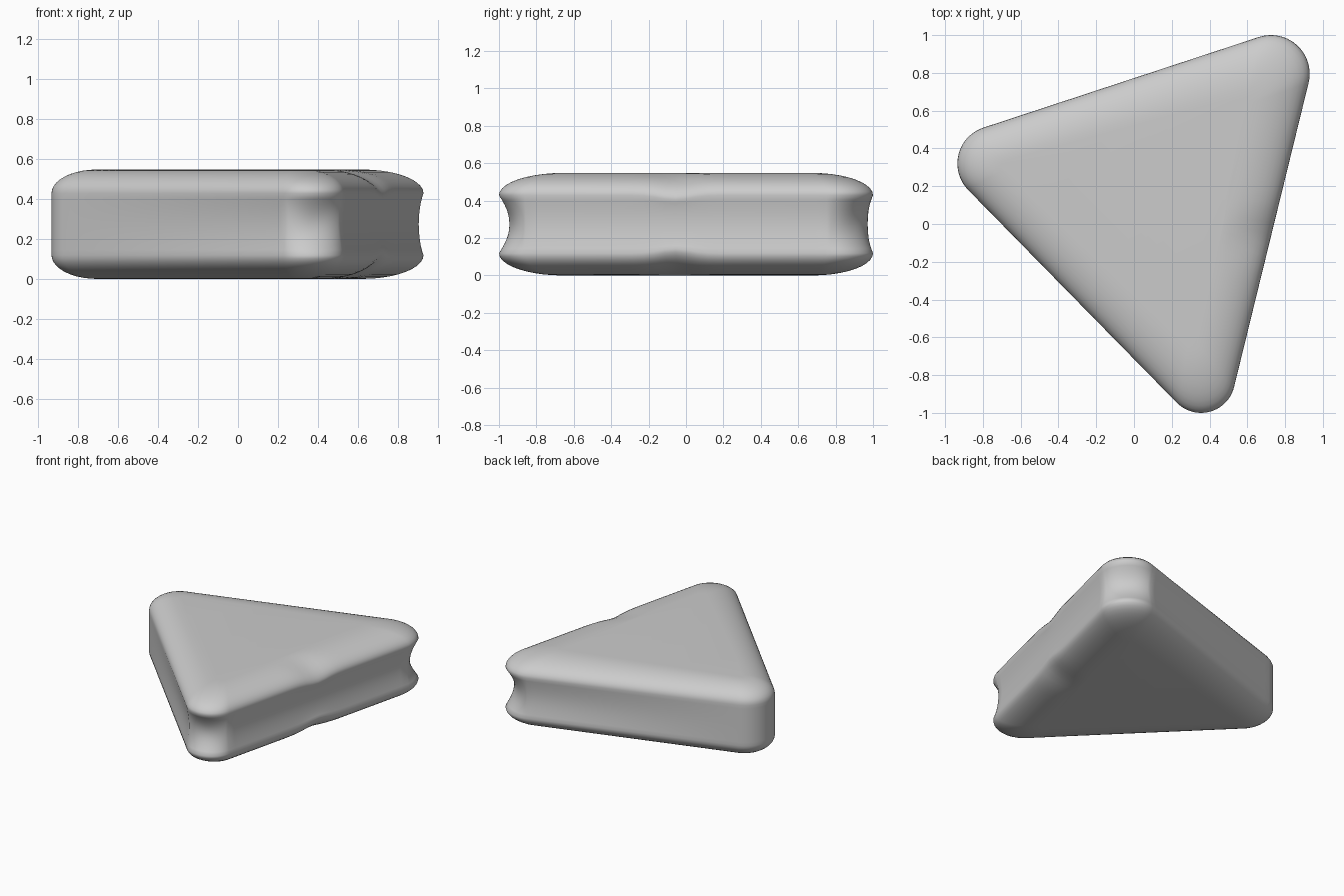
import bpy, bmesh
from math import sin, cos, pi, exp, radians
from mathutils import Vector

if "Cube" in bpy.data.objects:
    bpy.data.objects.remove(bpy.data.objects["Cube"])

# corner: centre, radius, inward shift of the top face corner, waist depth
CORNERS = [
    (Vector((-0.735, 0.32)), 0.20, 0.06, 0.0),
    (Vector((0.355, -0.82)), 0.18, 0.20, 0.065),
    (Vector((0.725, 0.795)), 0.205, 0.20, 0.065),
]
MIDDLE = sum((c[0] for c in CORNERS), Vector((0, 0))) / 3
MID_Z, WALL, HALF = 0.274, 0.155, 0.274
INNER_R, ARC, EDGE = 0.03, 20, 28


def edge_normal(a, b):
    d = (b - a).normalized()
    return Vector((d.y, -d.x))


def outline(inset, waist):
    """Rounded triangle, counterclockwise, with optional waisted corners."""
    centres = [c + (MIDDLE - c).normalized() * m * inset for c, r, m, w in CORNERS]
    arcs = []
    for i, (c, r, m, w) in enumerate(CORNERS):
        rad = r + (INNER_R - r) * inset
        n0 = edge_normal(CORNERS[i - 1][0], c)
        n1 = edge_normal(c, CORNERS[(i + 1) % 3][0])
        span = n1.angle(n0)
        arc = []
        for k in range(ARC + 1):
            a = span * k / ARC
            n = Vector((n0.x * cos(a) - n0.y * sin(a), n0.x * sin(a) + n0.y * cos(a)))
            off = abs(a - span / 2) / radians(75)
            pull = w * waist * cos(off * pi / 2) if off < 1 else 0
            arc.append(centres[i] + n * (rad - pull))
        arcs.append(arc)
    pts = []
    for i, arc in enumerate(arcs):
        pts += arc
        nxt = arcs[(i + 1) % 3][0]
        pts += [arc[-1].lerp(nxt, k / EDGE) for k in range(1, EDGE)]
    return pts


# levels from bottom to top: inset, waist, height, dent weight
levels = []
STEPS = 10
for k in range(STEPS, 0, -1):
    t = k / STEPS * pi / 2
    levels.append((1 - cos(t), 0, -WALL - (HALF - WALL) * sin(t), cos(t)))
for k in range(13):
    u = k / 12
    levels.append((0, sin(pi * u), -WALL + 2 * WALL * u, abs(2 * u - 1) ** 3))
levels += [(i, w, -z, d) for i, w, z, d in reversed(levels[:STEPS])]

bm = bmesh.new()
rings = []
first_right = 2 * ARC + EDGE + 1        # start of the long right-hand edge
for inset, waist, z, dent in levels:
    ring = []
    for j, p in enumerate(outline(inset, waist)):
        dz = 0
        # shallow dent half way along the right-hand edge
        if first_right <= j < first_right + EDGE + 1:
            dz = 0.025 * dent * exp(-((p.y + 0.06) / 0.11) ** 2)
        ring.append(bm.verts.new((p.x, p.y, MID_Z + z - (dz if z > 0 else -dz))))
    rings.append(ring)
n = len(rings[0])
for lo, hi in zip(rings, rings[1:]):
    for j in range(n):
        k = (j + 1) % n
        bm.faces.new((lo[j], lo[k], hi[k], hi[j]))
# flat top and bottom
bm.faces.new(rings[-1])
bm.faces.new(rings[0][::-1])

mesh = bpy.data.meshes.new("triangular_cushion")
bm.to_mesh(mesh)
bm.free()
body = bpy.data.objects.new("triangular_cushion", mesh)
bpy.context.collection.objects.link(body)
bpy.context.view_layer.objects.active = body
body.select_set(True)
bpy.ops.object.shade_smooth_by_angle(angle=radians(50))
